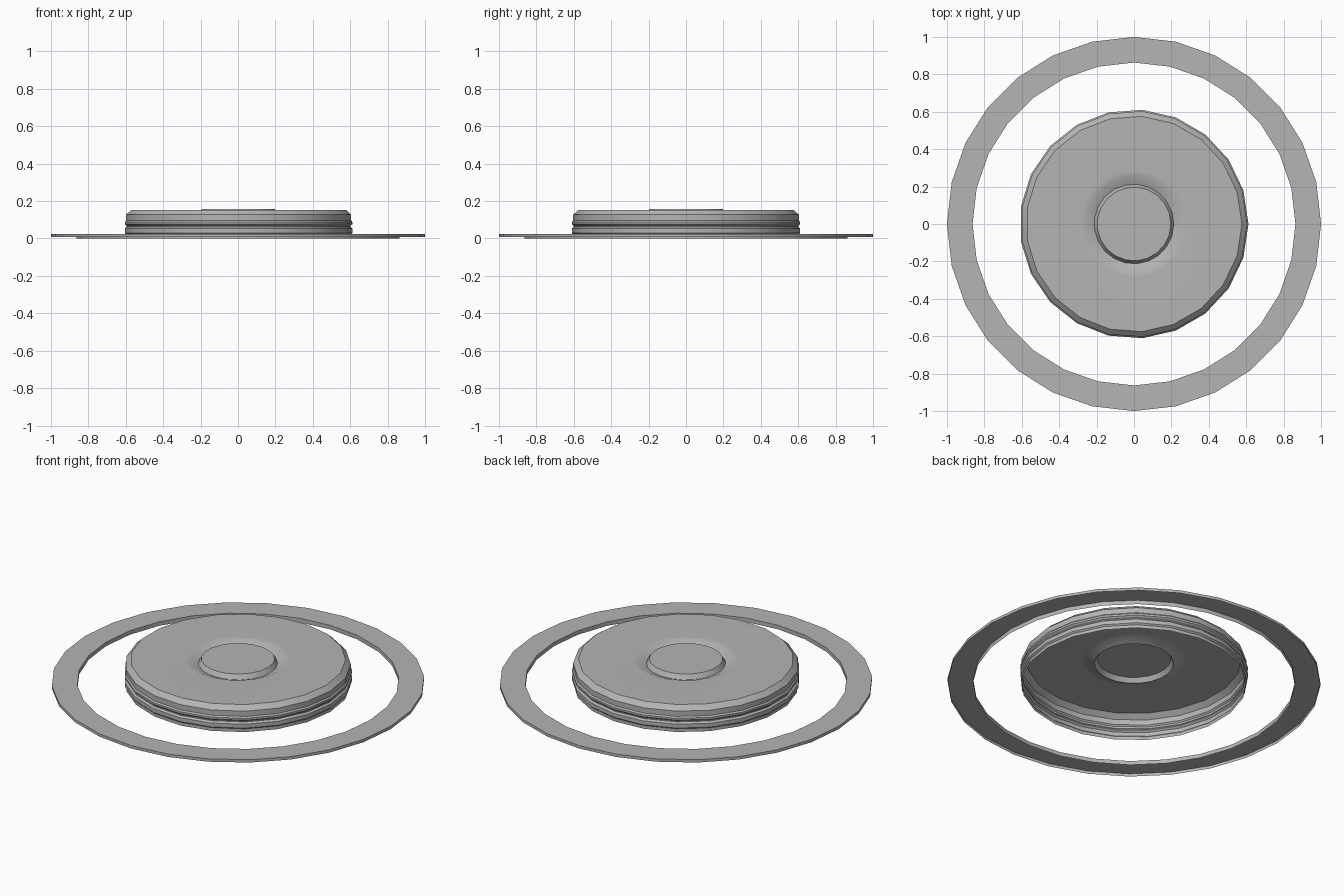
import bpy
import math

if "Cube" in bpy.data.objects:
    bpy.data.objects.remove(bpy.data.objects["Cube"])

# Mid grey shared by both parts
grey = bpy.data.materials.new("mid_grey")
grey.diffuse_color = (0.46, 0.46, 0.46, 1)
grey.use_nodes = True
grey.node_tree.nodes["Principled BSDF"].inputs["Base Color"].default_value = grey.diffuse_color


def lathe(name, profile, sides, cap_last=False):
    """Revolve (radius, z) points around the z axis."""
    verts = [(r * math.cos(2 * math.pi * s / sides),
              r * math.sin(2 * math.pi * s / sides), z)
             for r, z in profile for s in range(sides)]
    n = len(profile)
    faces = []
    for i in range(n - 1):
        a, b = i * sides, (i + 1) * sides
        for s in range(sides):
            t = (s + 1) % sides
            faces.append((a + s, a + t, b + t, b + s))
    if cap_last:
        faces.append(tuple((n - 1) * sides + s for s in range(sides)))
    mesh = bpy.data.meshes.new(name)
    mesh.from_pydata(verts, [], faces)
    mesh.materials.append(grey)
    obj = bpy.data.objects.new(name, mesh)
    bpy.context.collection.objects.link(obj)
    bpy.ops.object.select_all(action='DESELECT')
    obj.select_set(True)
    bpy.context.view_layer.objects.active = obj
    bpy.ops.object.shade_smooth_by_angle(angle=math.radians(30))
    return obj


# Flat ring, open underneath, with a slightly deeper inner lip
lathe("outer_ring", [(1, 0.007), (1, 0.024), (0.863, 0.024), (0.863, 0)], 28)

# Hollow lid, open underneath: ridged wall, chamfer, flat top, groove and central button
lathe("ridged_lid", [
    (0.604, 0.003), (0.604, 0.022), (0.612, 0.03), (0.612, 0.053), (0.602, 0.062),
    (0.602, 0.068), (0.612, 0.077), (0.612, 0.088), (0.605, 0.096),
    (0.605, 0.127), (0.577, 0.153),
    (0.285, 0.153), (0.265, 0.152), (0.213, 0.13), (0.197, 0.157),
], 21, cap_last=True)
